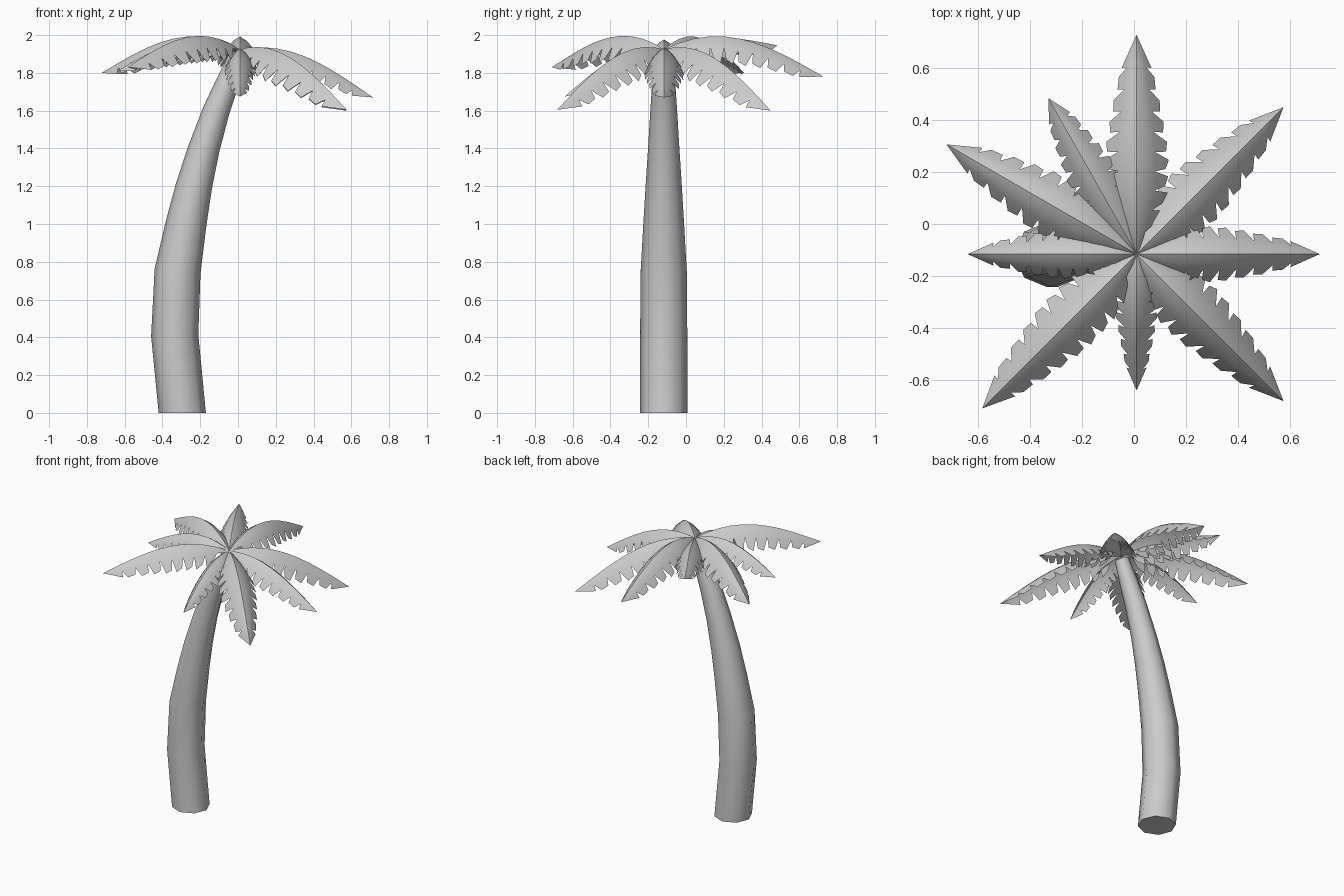
import bpy, bmesh, math
from mathutils import Vector

if "Cube" in bpy.data.objects:
    bpy.data.objects.remove(bpy.data.objects["Cube"])

def finish(name, bm):
    me = bpy.data.meshes.new(name)
    bm.to_mesh(me)
    bm.free()
    ob = bpy.data.objects.new(name, me)
    bpy.context.collection.objects.link(ob)
    bpy.ops.object.select_all(action='DESELECT')
    ob.select_set(True)
    bpy.context.view_layer.objects.active = ob
    bpy.ops.object.shade_smooth_by_angle(angle=math.radians(50))
    return ob

CY = -0.118                       # trunk and crown sit on this y
CROWN = Vector((0.01, CY + 0.002, 1.92))

# Trunk: eight-sided tapered tube along a leaning curve (x, z, radius)
path = [(-.295, 0, .125), (-.335, .41, .125), (-.32, .75, .122), (-.275, 1.0, .108),
        (-.233, 1.2, .096), (-.18, 1.4, .083), (-.115, 1.6, .071),
        (-.055, 1.75, .061), (.005, 1.9, .048)]
bm = bmesh.new()
rings = []
for i, (x, z, r) in enumerate(path):
    a, b = path[max(i - 1, 0)], path[min(i + 1, len(path) - 1)]
    tilt = math.atan2(b[0] - a[0], b[1] - a[1]) if i else 0
    ring = []
    for k in range(8):
        u = k * math.pi / 4
        ring.append(bm.verts.new((x + r * math.cos(u) * math.cos(tilt), CY + r * math.sin(u),
                                  z - r * math.cos(u) * math.sin(tilt))))
    rings.append(ring)
for a, b in zip(rings, rings[1:]):
    for k in range(8):
        j = (k + 1) % 8
        bm.faces.new((a[k], a[j], b[j], b[k]))
bm.faces.new(rings[0][::-1])
bm.faces.new(rings[-1])
finish("trunk", bm)

# Half width of a frond along its length
WIDTH = [(0, .012), (.08, .05), (.14, .09), (.27, .115), (.5, .12), (.72, .092), (.87, .062), (1, .0)]

def half_width(t):
    for (t0, w0), (t1, w1) in zip(WIDTH, WIDTH[1:]):
        if t <= t1:
            return w0 + (w1 - w0) * (t - t0) / (t1 - t0)
    return 0

# Frond: arched rib with a drooping toothed blade on both sides
def frond(name, angle, length, drop, arch, teeth=8):
    ang = math.radians(angle)
    out = Vector((math.cos(ang), math.sin(ang), 0))
    side = Vector((-math.sin(ang), math.cos(ang), 0))
    size = math.hypot(length, drop) / .857

    def rib(t):
        t = max(t, 0)
        return out * (length * t) + Vector((0, 0, drop * t + arch * math.sin(math.pi * t ** .85)))

    def point(t, frac, sgn):
        tangent = (rib(t + .01) - rib(t - .01 if t > .01 else 0)).normalized()
        normal = side.cross(tangent) * -1
        if normal.z < 0:
            normal.negate()
        w = half_width(t) * size
        sag = w * 1.1 * frac ** 1.45
        return CROWN + rib(t) + side * (sgn * w * frac) - normal * sag

    bm = bmesh.new()
    step = .78 / teeth
    cols = [0, .045] + [.09 + step * i for i in range(teeth + 1)]
    spine = [bm.verts.new(CROWN + rib(t)) for t in cols]
    tip = bm.verts.new(CROWN + rib(1))
    for sgn in (1, -1):
        def face(*vs):
            bm.faces.new(vs if sgn < 0 else vs[::-1])
        mid = [bm.verts.new(point(t, .3, sgn)) for t in cols]
        root = [bm.verts.new(point(t, .6, sgn)) for t in cols]
        for i in range(len(cols) - 1):
            face(spine[i], mid[i], mid[i + 1], spine[i + 1])
            face(mid[i], root[i], root[i + 1], mid[i + 1])
            if i >= 2:            # one tooth between two notches
                a = bm.verts.new(point(cols[i] + step * .22, .95, sgn))
                b = bm.verts.new(point(cols[i] + step * .8, 1.04, sgn))
                face(root[i], a, b, root[i + 1])
        # solid arrow-shaped end
        barb = bm.verts.new(point(cols[-1] + .015, 1.05, sgn))
        face(spine[-1], mid[-1], tip)
        face(mid[-1], root[-1], tip)
        face(root[-1], barb, tip)
    finish(name, bm)

# Crown: angle, horizontal reach, tip height change, arch height
fronds = [(90, .845, -.14, .128), (45, .80, -.32, .11), (0, .705, -.25, .09),
          (-45, .80, -.315, .11), (-90, .525, -.245, .08), (-135, .84, -.09, .112),
          (180, .65, -.11, .10), (150, .845, -.12, .12), (119.5, .69, .025, .055)]
for i, f in enumerate(fronds):
    frond(f"frond_{i + 1}", *f)
